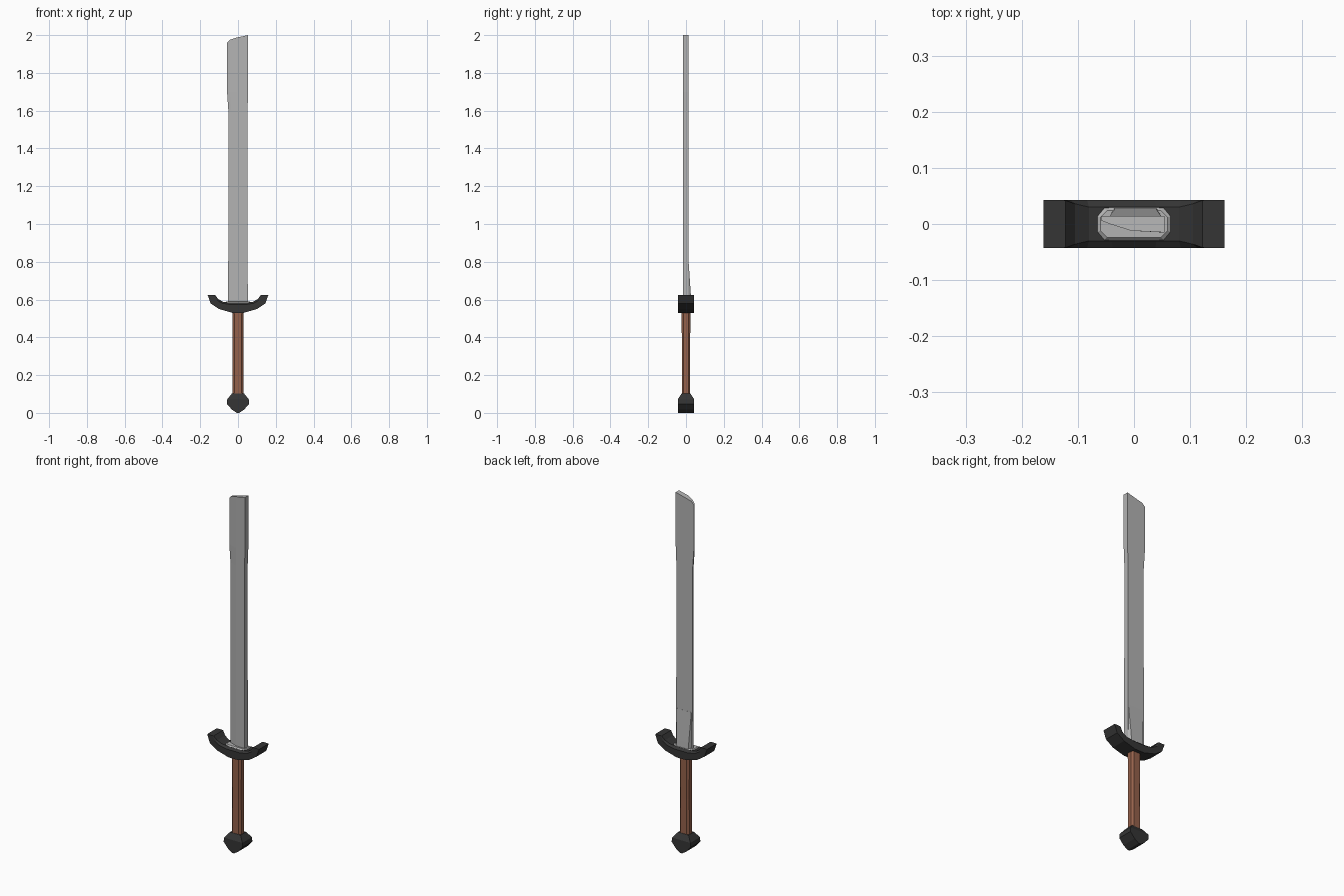
import bpy, bmesh

if "Cube" in bpy.data.objects:
    bpy.data.objects.remove(bpy.data.objects["Cube"])


def material(name, color):
    m = bpy.data.materials.new(name)
    m.diffuse_color = color
    m.use_nodes = True
    m.node_tree.nodes["Principled BSDF"].inputs["Base Color"].default_value = m.diffuse_color
    return m


DARK = material("dark_iron", (0.035, 0.035, 0.035, 1))
BROWN = material("leather", (0.30, 0.12, 0.07, 1))
STEEL = material("steel", (0.45, 0.45, 0.45, 1))


def loft(name, rings, mat):
    """Skin equal-length rings of points into a closed flat-shaded solid."""
    bm = bmesh.new()
    loops = [[bm.verts.new(p) for p in ring] for ring in rings]
    n = len(loops[0])
    for a, b in zip(loops, loops[1:]):
        for i in range(n):
            j = (i + 1) % n
            bm.faces.new((a[i], a[j], b[j], b[i]))
    bm.faces.new(loops[0][::-1])
    bm.faces.new(loops[-1])
    bmesh.ops.recalc_face_normals(bm, faces=bm.faces)
    me = bpy.data.meshes.new(name)
    bm.to_mesh(me)
    bm.free()
    me.materials.append(mat)
    ob = bpy.data.objects.new(name, me)
    bpy.context.collection.objects.link(ob)
    return ob


def rect(x, y, z):
    return [(-x, -y, z), (x, -y, z), (x, y, z), (-x, y, z)]


def octagon(x, y, z, c):
    return [(-x + c, -y, z), (x - c, -y, z), (x, -y + c, z), (x, y - c, z),
            (x - c, y, z), (-x + c, y, z), (-x, y - c, z), (-x, -y + c, z)]


# Blade: single-bevel section, edge on the left, spine on the right, slanted tip
def blade_ring(left, right, z_edge, z_shoulder, z_spine):
    z_mid = (z_shoulder + z_spine) / 2
    return [(left, 0.006, z_edge), (left + 0.015, 0.000, z_shoulder),
            (-0.005, -0.012, z_mid), (right, -0.015, z_spine),
            (right, 0.014, z_spine), (left + 0.015, 0.014, z_shoulder),
            (left, 0.014, z_edge)]


loft("blade", [blade_ring(-0.052, 0.052, 0.56, 0.56, 0.56),
               blade_ring(-0.051, 0.050, 1.20, 1.20, 1.20),
               blade_ring(-0.051, 0.050, 1.60, 1.60, 1.60),
               blade_ring(-0.058, 0.054, 1.70, 1.70, 1.70),
               blade_ring(-0.058, 0.054, 1.96, 1.975, 2.00)], STEEL)

# Thickened wedge on the back of the blade root
loft("blade_root", [
    [(-0.045, 0.010, 0.57), (0.052, 0.010, 0.57), (0.040, 0.029, 0.57), (-0.035, 0.029, 0.57)],
    [(-0.045, 0.010, 0.62), (0.052, 0.010, 0.62), (0.040, 0.026, 0.62), (-0.035, 0.026, 0.62)],
    [(-0.045, 0.010, 0.79), (0.050, 0.010, 0.79), (0.048, 0.0145, 0.79), (-0.043, 0.0145, 0.79)]],
    STEEL)

# Steel collar where the blade meets the guard
loft("collar", [octagon(0.085, 0.040, 0.572, 0.018),
                octagon(0.060, 0.024, 0.590, 0.012)], STEEL)

# Cross guard: stations (x_low, z_low, x_top, z_top, ridge half-depth)
W = 0.043
half = [(0.030, 0.530, 0.040, 0.584, 0.030),
        (0.100, 0.550, 0.080, 0.588, 0.030),
        (0.145, 0.580, 0.105, 0.603, 0.036),
        (0.161, 0.625, 0.122, 0.625, 0.042)]


def guard_ring(s, xl, zl, xt, zt, r):
    xm, zm = xl * 0.2 + xt * 0.8, zl * 0.2 + zt * 0.8
    return [(s * xl, -W, zl), (s * xl, W, zl), (s * xm, W, zm),
            (s * xt, r, zt), (s * xt, -r, zt), (s * xm, -W, zm)]


loft("guard", [guard_ring(-1, *h) for h in reversed(half)]
     + [guard_ring(1, *h) for h in half], DARK)

# Grip
loft("grip", [octagon(0.030, 0.022, 0.09, 0.010),
              octagon(0.028, 0.022, 0.30, 0.010),
              octagon(0.030, 0.023, 0.545, 0.010)], BROWN)

# Pommel: shoulders widening to a thick body with a blunt pointed base
loft("pommel", [rect(0.006, W, 0.0), rect(0.032, W, 0.017),
                rect(0.059, W, 0.048), rect(0.057, W, 0.072),
                rect(0.033, 0.024, 0.102)], DARK)
